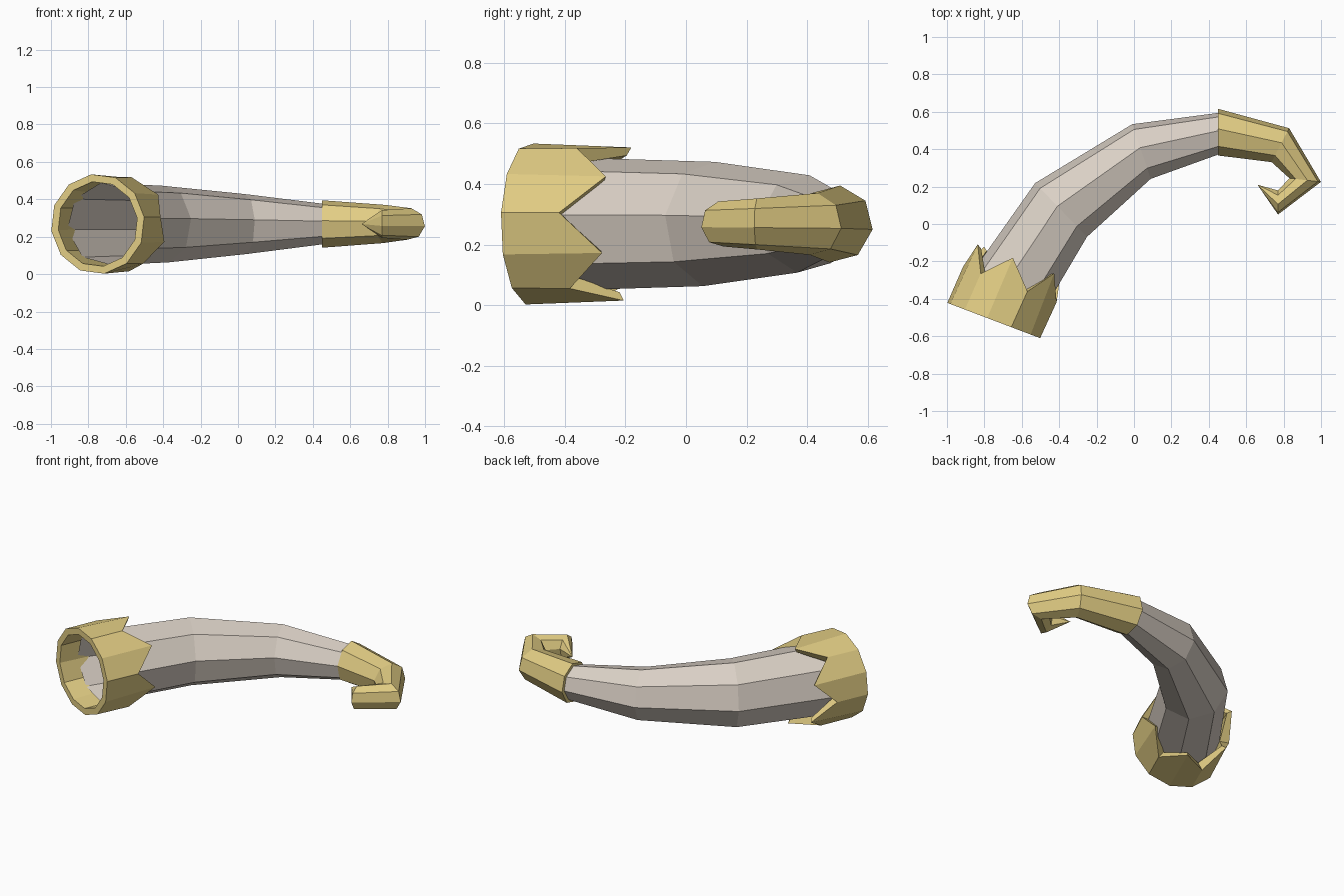
import bpy, bmesh
from math import sin, cos, radians

if "Cube" in bpy.data.objects:
    bpy.data.objects.remove(bpy.data.objects["Cube"])

ZC = 0.268     # height of the bend plane
PHASE = 8      # twist of every cross-section, degrees


def material(name, col):
    m = bpy.data.materials.new(name)
    m.diffuse_color = (*col, 1)
    m.use_nodes = True
    m.node_tree.nodes["Principled BSDF"].inputs["Base Color"].default_value = m.diffuse_color
    return m


def make(name, bm, mat):
    bmesh.ops.recalc_face_normals(bm, faces=bm.faces)
    me = bpy.data.meshes.new(name)
    bm.to_mesh(me)
    bm.free()
    me.materials.append(mat)
    ob = bpy.data.objects.new(name, me)
    bpy.context.collection.objects.link(ob)


def ring(bm, outer, inner, rz, n=8):
    """Cross-section spanning from the outside to the inside of the bend."""
    cx, cy = (outer[0] + inner[0]) / 2, (outer[1] + inner[1]) / 2
    ax, ay = (inner[0] - outer[0]) / 2, (inner[1] - outer[1]) / 2
    angles = [radians(PHASE + 360 * i / n) for i in range(n)]
    return [bm.verts.new((cx + ax * cos(a), cy + ay * cos(a), ZC + rz * sin(a))) for a in angles]


def bridge(bm, r0, r1):
    n = len(r0)
    for i in range(n):
        j = (i + 1) % n
        bm.faces.new((r0[i], r0[j], r1[j], r1[i]))


def loft(bm, specs):
    rings = [ring(bm, *s) for s in specs]
    for a, b in zip(rings, rings[1:]):
        bridge(bm, a, b)
    return rings


gold = material("gold", (0.76, 0.61, 0.23))
bone = material("bone", (0.70, 0.63, 0.56))

# Curved hollow horn
bm = bmesh.new()
loft(bm, [((-0.915, -0.325), (-0.495, -0.485), 0.222),
          ((-0.53, 0.22), (-0.25, -0.07), 0.207),
          ((-0.01, 0.535), (0.09, 0.24), 0.162),
          ((0.45, 0.595), (0.45, 0.37), 0.11)])
make("horn", bm, bone)

# Mouth fitting with a zigzag edge: twelve sides, six teeth
TX, TY = 0.355, 0.935              # direction from the mouth into the horn


def mouth_ring(bm, r_valley, r_peak, t_valley, t_peak, shift=0):
    out = []
    for i in range(12):
        a = radians(PHASE + 30 * i)
        r, t = ((r_valley, t_valley), (r_peak, t_peak))[i % 2]
        s = r * cos(a) + shift
        out.append(bm.verts.new((-0.75 + TX * t + TY * s, -0.516 + TY * t - TX * s,
                                 ZC + r * sin(a))))
    return out


bm = bmesh.new()
rings = [mouth_ring(bm, 0.268, 0.268, 0, 0),
         mouth_ring(bm, 0.27, 0.255, 0.21, 0.35, 0.012),
         mouth_ring(bm, 0.215, 0.228, 0.20, 0.335, 0.012),
         mouth_ring(bm, 0.228, 0.228, 0, 0)]
for k in range(4):
    bridge(bm, rings[k], rings[(k + 1) % 4])
make("mouth_fitting", bm, gold)

# Hooked end fitting with a pointed tip
bm = bmesh.new()
rings = loft(bm, [((0.45, 0.617), (0.45, 0.365), 0.128),
                  ((0.83, 0.513), (0.735, 0.33), 0.103),
                  ((1.0, 0.225), (0.83, 0.245), 0.085),
                  ((0.77, 0.05), (0.77, 0.18), 0.075)])
bm.faces.new(rings[0])
apex = bm.verts.new((0.66, 0.21, ZC))
for i in range(8):
    bm.faces.new((rings[-1][i], rings[-1][(i + 1) % 8], apex))
make("hooked_end", bm, gold)
